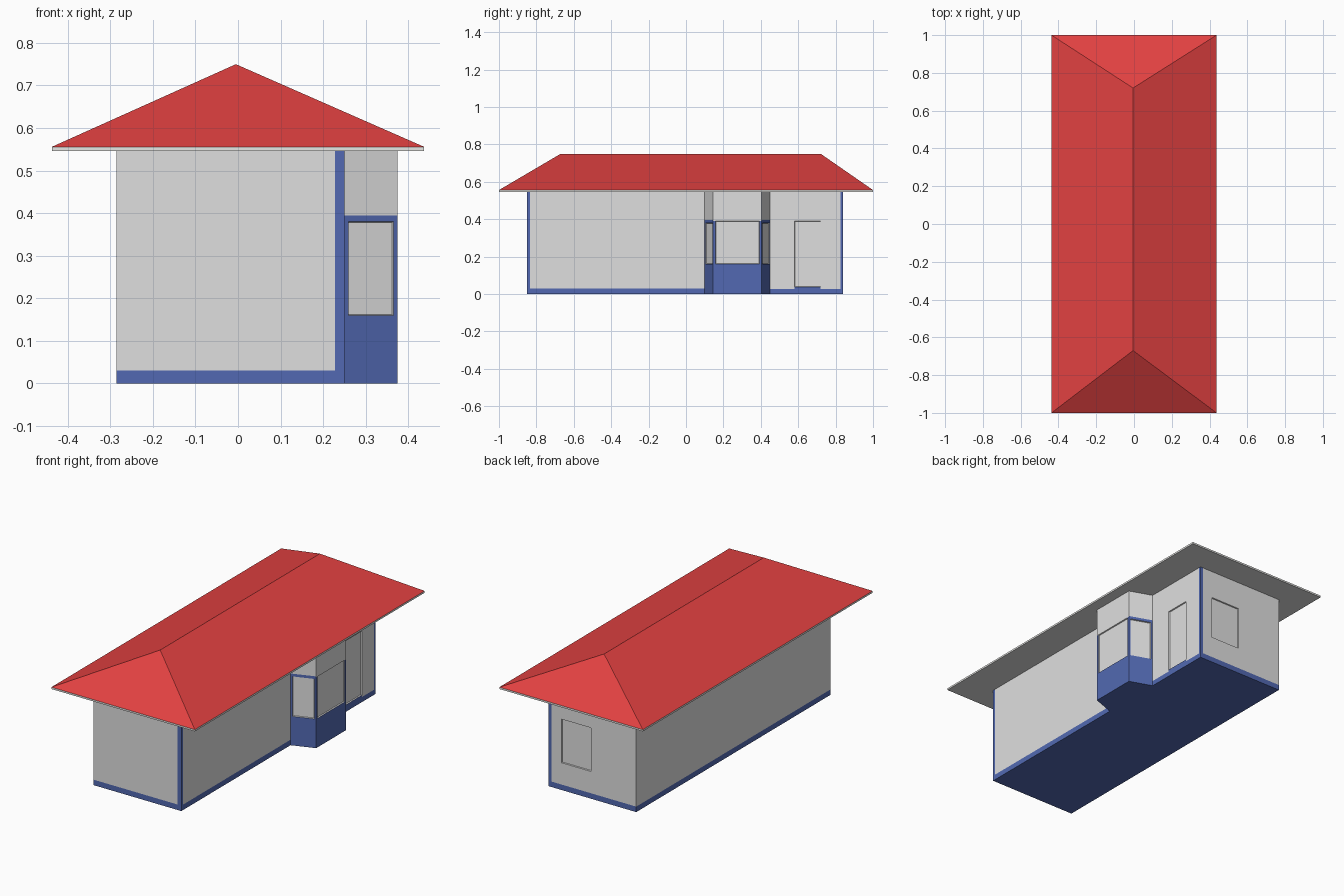
import bpy, bmesh
from mathutils import Vector

if "Cube" in bpy.data.objects:
    bpy.data.objects.remove(bpy.data.objects["Cube"])


def material(name, rgb):
    m = bpy.data.materials.new(name)
    m.diffuse_color = (*rgb, 1)
    m.use_nodes = True
    m.node_tree.nodes["Principled BSDF"].inputs["Base Color"].default_value = m.diffuse_color
    return m


GREY = material("wall grey", (0.74, 0.74, 0.74))
BLUE = material("trim blue", (0.085, 0.141, 0.445))
RED = material("roof red", (0.76, 0.053, 0.053))
WHITE = material("eave white", (0.90, 0.90, 0.88))


def finish(bm, name, mats):
    me = bpy.data.meshes.new(name)
    bm.to_mesh(me)
    bm.free()
    for m in mats:
        me.materials.append(m)
    ob = bpy.data.objects.new(name, me)
    bpy.context.collection.objects.link(ob)
    return ob


TOP = 0.548


def wall(name, p0, p1, us, zs, is_blue, recess=None):
    """Wall from p0 to p1, cut at distances us and heights zs."""
    a, b = Vector((*p0, 0)), Vector((*p1, 0))
    length = (b - a).length
    d = (b - a) / length
    us, zs = [0, *us, length], [0, *zs, TOP]
    bm = bmesh.new()
    grid = [[bm.verts.new(a + d * u + Vector((0, 0, z))) for z in zs] for u in us]
    panels = []
    for i in range(len(us) - 1):
        for j in range(len(zs) - 1):
            f = bm.faces.new((grid[i][j], grid[i + 1][j],
                              grid[i + 1][j + 1], grid[i][j + 1]))
            u, z = (us[i] + us[i + 1]) / 2, (zs[j] + zs[j + 1]) / 2
            f.material_index = int(is_blue(u, z))
            if recess and recess[0] < u < recess[1] and recess[2] < z < recess[3]:
                panels.append(f)
    # recessed window or door panels
    bm.normal_update()
    if panels:
        bmesh.ops.inset_individual(bm, faces=panels, thickness=0.003, depth=-0.006)
    return finish(bm, name, [GREY, BLUE])


A, B, C, D = (-0.285, -0.85), (0.25, -0.85), (0.25, 0.10), (0.375, 0.145)
E, F, G, H = (0.375, 0.405), (0.25, 0.45), (0.25, 0.84), (-0.285, 0.84)

# Main walls, with blue base strip and blue corner strips on the right side
wall("front_wall", A, B, [0.513], [0.03], lambda u, z: z < 0.03 or u > 0.513)
wall("right_wall", B, C, [0.016], [0.03], lambda u, z: z < 0.03 or u < 0.016)
wall("door_wall", F, G, [0.13, 0.27, 0.376], [0.028, 0.038, 0.39],
     lambda u, z: z < 0.028 or u > 0.376 or (z < 0.038 and 0.13 < u < 0.27),
     (0.13, 0.27, 0.038, 0.39))
wall("back_wall", G, H, [0.018, 0.08, 0.26], [0.03, 0.15, 0.39],
     lambda u, z: z < 0.03 or u < 0.018, (0.08, 0.26, 0.15, 0.39))
wall("left_wall", H, A, [], [0.03], lambda u, z: z < 0.03)

# Bay window: blue sill wall and window frames
for name, p, q in (("bay_front_side", C, D), ("bay_back_side", E, F)):
    wall(name, p, q, [0.010, 0.123], [0.16, 0.38, 0.395],
         lambda u, z: z < 0.395 and not (0.010 < u < 0.123 and 0.16 < z < 0.38),
         (0.010, 0.123, 0.16, 0.38))
wall("bay_outer_side", D, E, [0.012, 0.248], [0.16, 0.39],
     lambda u, z: z < 0.16 or (z < 0.39 and not 0.012 < u < 0.248),
     (0.012, 0.248, 0.16, 0.39))

# Floor underside
bm = bmesh.new()
bm.faces.new([bm.verts.new((*p, 0)) for p in (H, G, F, E, D, C, B, A)])
finish(bm, "floor", [BLUE])

# Hipped roof with eave slab
corners = [(-0.437, -1), (0.437, -1), (0.437, 1), (-0.437, 1)]
bm = bmesh.new()
low = [bm.verts.new((x, y, 0.546)) for x, y in corners]
high = [bm.verts.new((x, y, 0.556)) for x, y in corners]
r0, r1 = bm.verts.new((-0.005, -0.67, 0.75)), bm.verts.new((-0.005, 0.72, 0.75))
bm.faces.new(low[::-1]).material_index = 1
for i in range(4):
    j = (i + 1) % 4
    bm.faces.new((low[i], low[j], high[j], high[i])).material_index = 2
bm.faces.new((high[0], high[1], r0))
bm.faces.new((high[1], high[2], r1, r0))
bm.faces.new((high[2], high[3], r1))
bm.faces.new((high[3], high[0], r0, r1))
finish(bm, "hipped_roof", [RED, GREY, WHITE])
